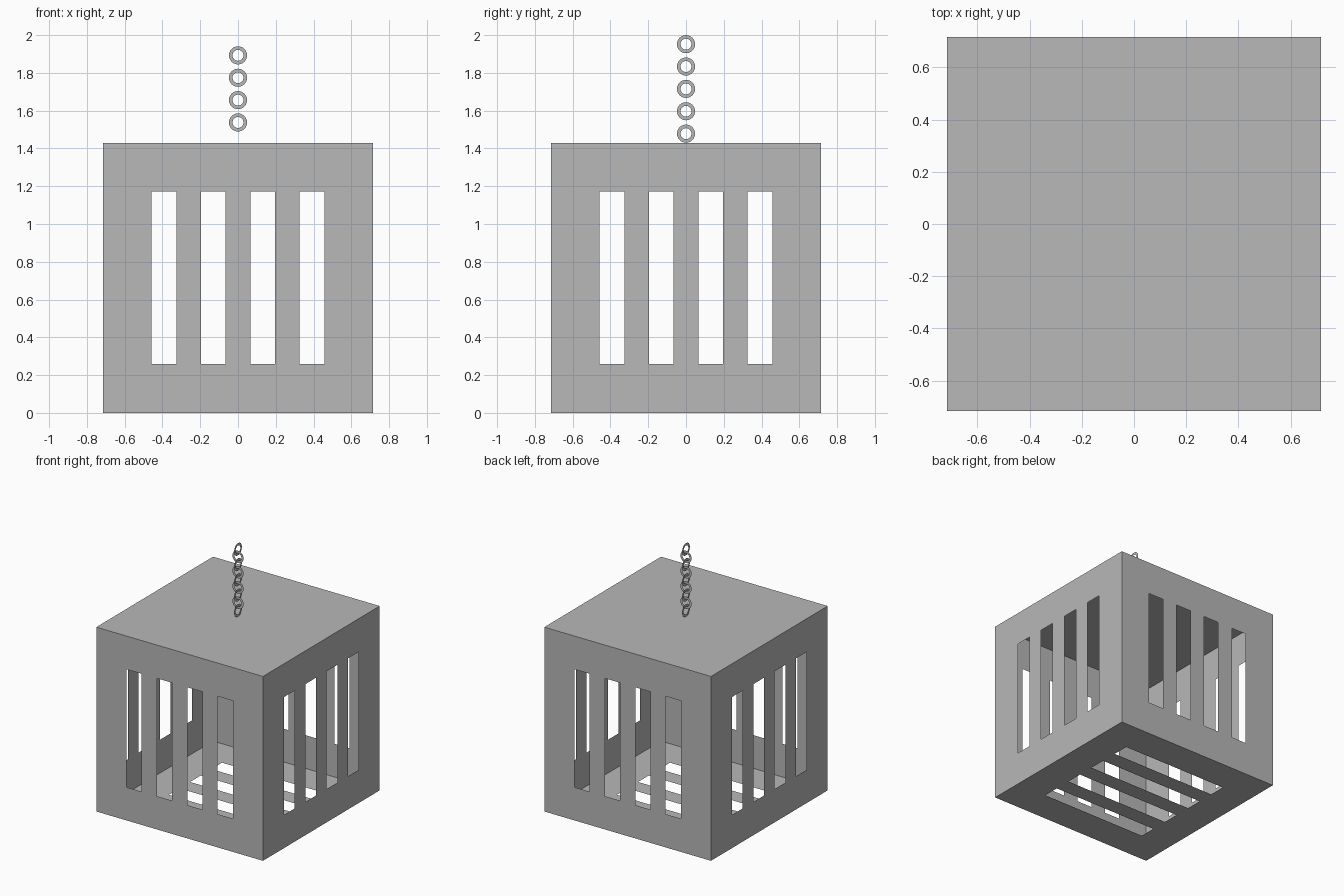
import bpy, bmesh, math
from mathutils import Matrix, Vector

if "Cube" in bpy.data.objects:
    bpy.data.objects.remove(bpy.data.objects["Cube"])

HALF = 0.715            # half the cage side
SLOT_END = 0.457        # half length of a slot
BAR = 0.1306            # width of a slot and of a bar

grey = bpy.data.materials.new("grey metal")
grey.diffuse_color = (0.48, 0.48, 0.48, 1)
grey.use_nodes = True
grey.node_tree.nodes["Principled BSDF"].inputs["Base Color"].default_value = grey.diffuse_color


def finish(name, bm):
    mesh = bpy.data.meshes.new(name)
    bm.to_mesh(mesh)
    bm.free()
    mesh.materials.append(grey)
    obj = bpy.data.objects.new(name, mesh)
    bpy.context.collection.objects.link(obj)
    return obj


def panel(name, matrix, slotted=True):
    """Thin sheet facing local +z, with four slots running along local y."""
    bm = bmesh.new()
    us, vs = [-HALF, HALF], [-HALF, HALF]
    if slotted:
        us = [-HALF] + [(i - 3.5) * BAR for i in range(8)] + [HALF]
        vs = [-HALF, -SLOT_END, SLOT_END, HALF]
    grid = [[bm.verts.new((u, v, HALF)) for v in vs] for u in us]
    for i in range(len(us) - 1):
        for j in range(len(vs) - 1):
            if slotted and j == 1 and i % 2 == 1:
                continue        # open slot
            bm.faces.new((grid[i][j], grid[i + 1][j],
                          grid[i + 1][j + 1], grid[i][j + 1]))
    bm.transform(Matrix.Translation((0, 0, HALF)) @ matrix)
    finish(name, bm)


def link(name, z, turn, outer=0.048, inner=0.029, sides=24):
    """Flat upright ring of the chain."""
    bm = bmesh.new()
    rim = []
    for k in range(sides):
        a = 2 * math.pi * k / sides
        d = Vector((math.cos(a), 0, math.sin(a)))
        rim.append((bm.verts.new(d * inner), bm.verts.new(d * outer)))
    for k in range(sides):
        a, b = rim[k], rim[(k + 1) % sides]
        bm.faces.new((a[0], a[1], b[1], b[0]))
    bm.transform(Matrix.Translation((0, 0, z)) @ Matrix.Rotation(turn, 4, 'Z'))
    finish(name, bm)


# Barred walls
upright = Matrix.Rotation(math.pi / 2, 4, 'X')
for k, side in enumerate(("front", "right", "back", "left")):
    panel(side + "_wall", Matrix.Rotation(k * math.pi / 2, 4, 'Z') @ upright)

# Barred floor with slots along x, and solid roof
panel("floor", Matrix.Rotation(math.pi / 2, 4, 'Z') @ Matrix.Rotation(math.pi, 4, 'X'))
panel("roof", Matrix.Identity(4), slotted=False)

# Chain of alternating links
for n in range(9):
    link(f"chain_link_{n + 1}", 1.952 - n * 0.0592, math.pi / 2 if n % 2 == 0 else 0)
